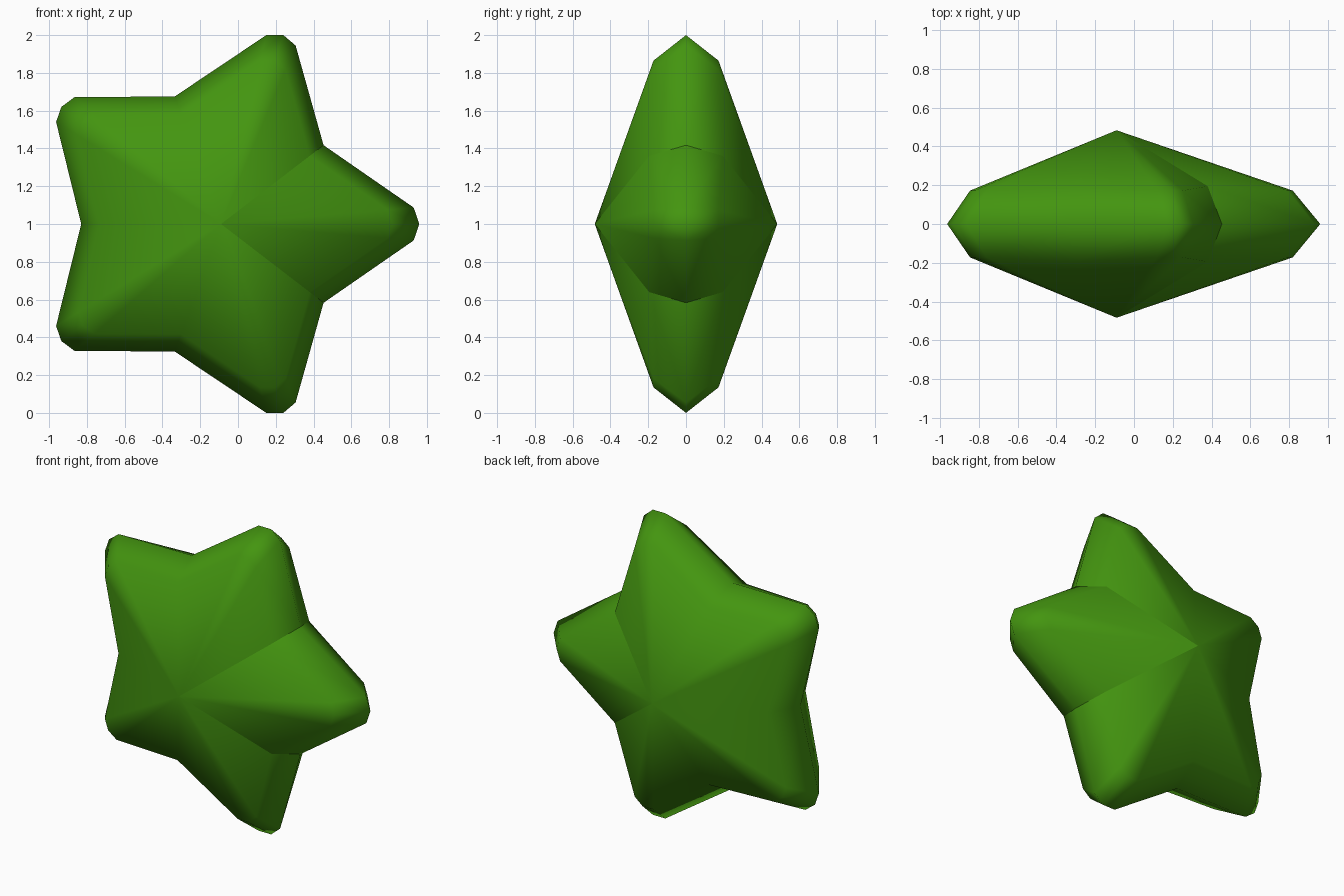
import bpy, bmesh

if "Cube" in bpy.data.objects:
    bpy.data.objects.remove(bpy.data.objects["Cube"])

# Upper half of the star outline (x, z above centre): tip middle, tip corner, valley, ...
CX, CZ = -0.09, 1.0
upper = [(0.96, 0.0), (0.93, 0.087), (0.453, 0.417), (0.305, 0.945), (0.24, 1.0),
         (0.15, 1.0), (-0.335, 0.675), (-0.865, 0.672), (-0.935, 0.62),
         (-0.963, 0.54), (-0.83, 0.0)]
# Mirror to get the whole closed outline
outline = upper + [(x, -z) for x, z in reversed(upper[1:-1])]
n = len(outline)
valleys = {2, 6, 10, 14, 18}
sharp_valleys = {2, 18}        # creases either side of the right-hand arm

mat = bpy.data.materials.new("leaf green")
mat.diffuse_color = (0.057, 0.3, 0.005, 1)
mat.use_nodes = True
mat.node_tree.nodes["Principled BSDF"].inputs["Base Color"].default_value = mat.diffuse_color

bm = bmesh.new()
rim = [bm.verts.new((x, 0, CZ + z)) for x, z in outline]
sharp = []
for side in (-1, 1):
    # bevelled ring and raised centre on each side
    ring = []
    for i, (x, z) in enumerate(outline):
        depth = 0.195 if i in valleys else 0.172
        ring.append(bm.verts.new((CX + (x - CX) * 0.865, side * depth, CZ + z * 0.865)))
    pole = bm.verts.new((CX, side * 0.483, CZ))
    for i in range(n):
        j = (i + 1) % n
        bm.faces.new((rim[i], rim[j], ring[j], ring[i]))
        bm.faces.new((ring[i], ring[j], pole))
    for i in sharp_valleys:
        sharp += [(rim[i], ring[i]), (ring[i], pole)]
bmesh.ops.recalc_face_normals(bm, faces=bm.faces)
for f in bm.faces:
    f.smooth = True
for a, b in sharp:
    bm.edges.get((a, b)).smooth = False

mesh = bpy.data.meshes.new("star")
bm.to_mesh(mesh)
bm.free()
mesh.materials.append(mat)
star = bpy.data.objects.new("star", mesh)
bpy.context.collection.objects.link(star)
